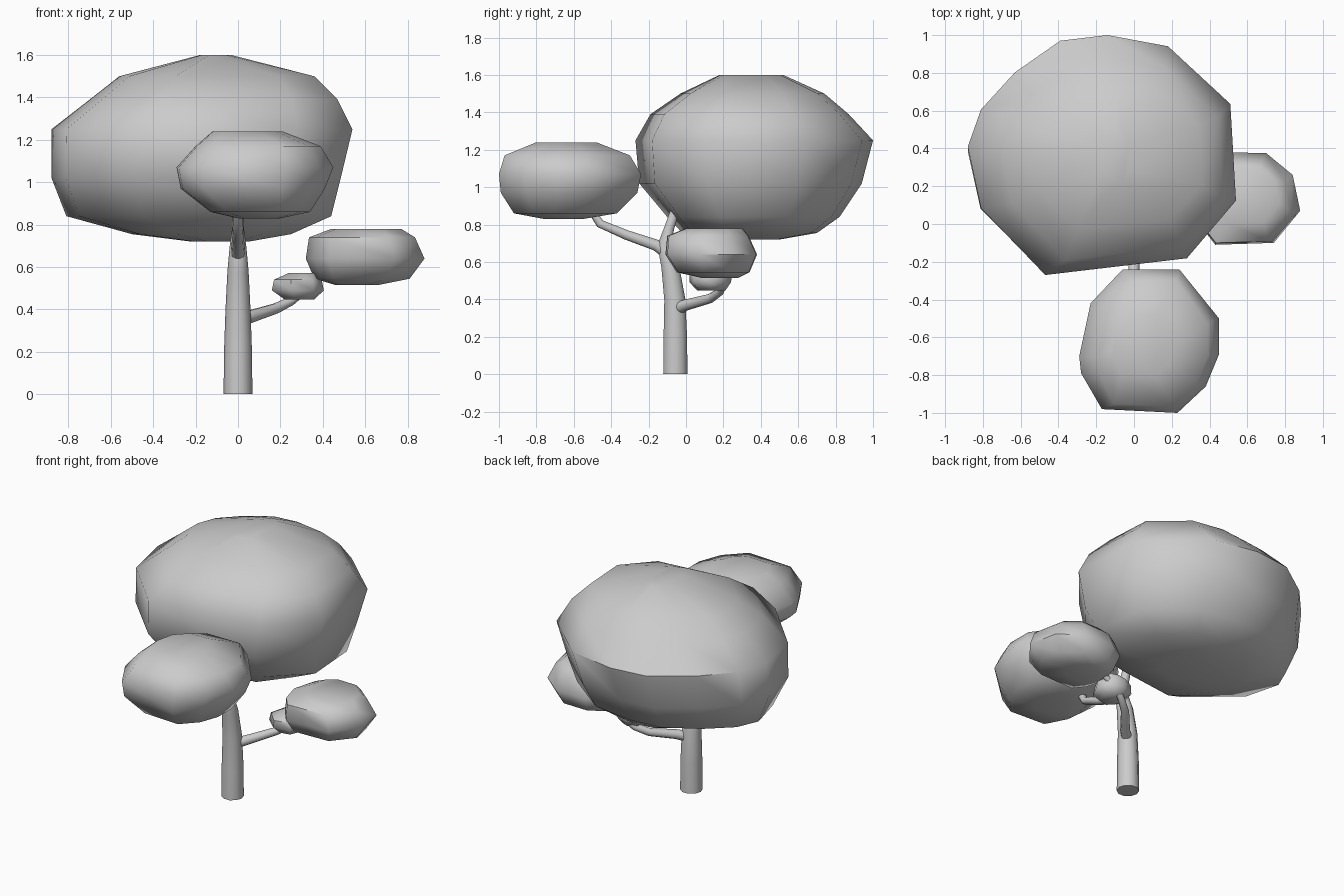
import bpy, bmesh, math


def finish(ob, angle):
    bpy.ops.object.select_all(action='DESELECT')
    ob.select_set(True)
    bpy.context.view_layer.objects.active = ob
    if ob.type == 'CURVE':
        bpy.ops.object.convert(target='MESH')
    bpy.ops.object.shade_smooth_by_angle(angle=math.radians(angle))


def leaf_clump(name, outline, levels):
    """Loft a plan outline through levels of (z, x0, x1, y0, y1), bottom to top."""
    xs, ys = zip(*outline)
    unit = [((x - min(xs)) / (max(xs) - min(xs)), (y - min(ys)) / (max(ys) - min(ys)))
            for x, y in outline]
    bm = bmesh.new()
    rings = [[bm.verts.new((x0 + u * (x1 - x0), y0 + v * (y1 - y0), z)) for u, v in unit]
             for z, x0, x1, y0, y1 in levels]
    n = len(unit)
    for a, b in zip(rings, rings[1:]):
        for i in range(n):
            j = (i + 1) % n
            bm.faces.new((a[i], a[j], b[j], b[i]))
    bm.faces.new(rings[0])
    bm.faces.new(rings[-1])
    bmesh.ops.recalc_face_normals(bm, faces=bm.faces)
    me = bpy.data.meshes.new(name)
    bm.to_mesh(me)
    bm.free()
    ob = bpy.data.objects.new(name, me)
    bpy.context.collection.objects.link(ob)
    finish(ob, 55)


def limb(name, path):
    """Tapered tube through points of (x, y, z, radius)."""
    cu = bpy.data.curves.new(name, 'CURVE')
    cu.dimensions = '3D'
    cu.bevel_depth = 1
    cu.bevel_resolution = 3
    cu.use_fill_caps = True
    sp = cu.splines.new('POLY')
    sp.points.add(len(path) - 1)
    for p, (x, y, z, r) in zip(sp.points, path):
        p.co = (x, y, z, 1)
        p.radius = r
    ob = bpy.data.objects.new(name, cu)
    bpy.context.collection.objects.link(ob)
    finish(ob, 50)


# Trunk, leaning into the rear branch
limb("trunk", [(0, -0.057, 0, 0.068), (0, -0.057, 0.2, 0.066), (0, -0.06, 0.4, 0.059),
               (0, -0.085, 0.58, 0.05), (0, -0.115, 0.69, 0.04),
               (0, -0.09, 0.78, 0.028), (0, -0.05, 0.9, 0.025)])
# Branches carrying the front and side clumps
limb("front_branch", [(0, -0.09, 0.64, 0.035), (0, -0.16, 0.69, 0.032), (0, -0.32, 0.745, 0.027),
                      (0, -0.46, 0.805, 0.024), (0, -0.52, 0.9, 0.022)])
limb("side_branch", [(0.01, -0.05, 0.35, 0.034), (0.07, 0, 0.37, 0.03), (0.18, 0.13, 0.405, 0.025),
                     (0.25, 0.18, 0.44, 0.022), (0.3, 0.2, 0.48, 0.02),
                     (0.42, 0.18, 0.58, 0.018)])

# Foliage
leaf_clump("main_canopy",
           [(-0.88, 0.4), (-0.81, 0.6), (-0.63, 0.8), (-0.39, 0.97), (-0.14, 1.0), (0.18, 0.94),
            (0.51, 0.63), (0.54, 0.11), (0.28, -0.2), (-0.47, -0.29), (-0.81, 0.07)],
           [(0.72, -0.22, 0.05, 0.2, 0.5), (0.755, -0.5, 0.25, -0.02, 0.7),
            (0.84, -0.81, 0.44, -0.1, 0.82), (1.02, -0.88, 0.485, -0.25, 0.94),
            (1.25, -0.88, 0.54, -0.27, 1.0), (1.39, -0.7, 0.47, -0.19, 0.87),
            (1.5, -0.56, 0.36, -0.03, 0.74), (1.6, -0.18, -0.03, 0.18, 0.52)])
leaf_clump("front_canopy",
           [(-0.29, -0.7), (-0.23, -0.42), (-0.06, -0.24), (0.24, -0.24), (0.45, -0.5),
            (0.45, -0.69), (0.38, -0.86), (0.23, -1.0), (-0.17, -0.98), (-0.28, -0.79)],
           [(0.83, 0, 0.2, -0.76, -0.55), (0.86, -0.13, 0.34, -0.92, -0.37),
            (0.97, -0.27, 0.41, -0.99, -0.26), (1.07, -0.29, 0.45, -1.0, -0.24),
            (1.17, -0.2, 0.39, -0.97, -0.3), (1.24, -0.12, 0.21, -0.8, -0.48)])
leaf_clump("side_canopy",
           [(0.32, 0.13), (0.37, 0.31), (0.48, 0.38), (0.7, 0.375), (0.84, 0.26),
            (0.88, 0.07), (0.74, -0.1), (0.43, -0.11), (0.36, -0.02)],
           [(0.515, 0.46, 0.66, 0.08, 0.28), (0.545, 0.36, 0.81, -0.05, 0.34),
            (0.64, 0.32, 0.88, -0.11, 0.38), (0.74, 0.335, 0.835, -0.1, 0.335),
            (0.78, 0.44, 0.77, 0, 0.3)])
leaf_clump("small_clump",
           [(0.16, 0.1), (0.19, 0.2), (0.28, 0.24), (0.37, 0.21), (0.41, 0.13),
            (0.36, 0.04), (0.25, 0.02)],
           [(0.447, 0.22, 0.36, 0.06, 0.21), (0.49, 0.16, 0.405, 0.02, 0.24),
            (0.54, 0.17, 0.395, 0.02, 0.25), (0.572, 0.24, 0.38, 0.08, 0.22)])
